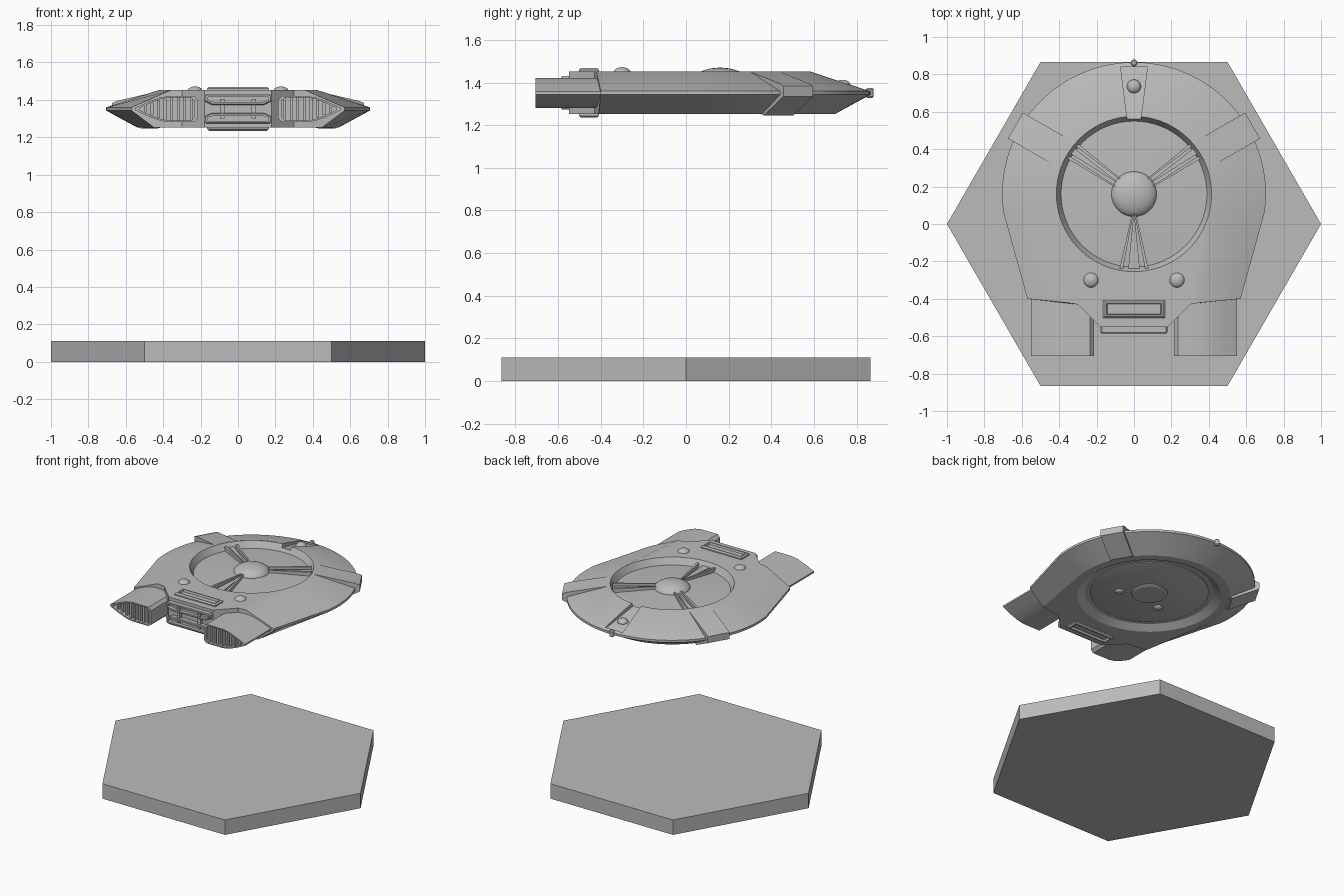
import bpy, bmesh
from math import sin, cos, radians, pi

cube = bpy.data.objects.get("Cube")
if cube:
    bpy.data.objects.remove(cube, do_unlink=True)

grey = bpy.data.materials.new("plain grey")
grey.use_nodes = True
grey.diffuse_color = (0.5, 0.5, 0.5, 1)
grey.node_tree.nodes["Principled BSDF"].inputs["Base Color"].default_value = grey.diffuse_color

CY = 0.16            # centre of the round hull along y
MID = 1.352          # height of the hull's mid plane


def loft(name, loops):
    """Skin a row of equal-length point loops and cap both ends."""
    bm = bmesh.new()
    rows = [[bm.verts.new(p) for p in loop] for loop in loops]
    n = len(rows[0])
    for a, b in zip(rows, rows[1:]):
        for i in range(n):
            j = (i + 1) % n
            bm.faces.new((a[i], a[j], b[j], b[i]))
    bm.faces.new(rows[0])
    bm.faces.new(rows[-1])
    bmesh.ops.recalc_face_normals(bm, faces=bm.faces)
    mesh = bpy.data.meshes.new(name)
    bm.to_mesh(mesh)
    bm.free()
    mesh.materials.append(grey)
    obj = bpy.data.objects.new(name, mesh)
    bpy.context.collection.objects.link(obj)
    return obj


def lathe(name, profile, x=0, y=CY, n=72):
    return loft(name, [[(x + r * cos(2 * pi * i / n), y + r * sin(2 * pi * i / n), z)
                        for i in range(n)] for r, z in profile])


def dome(name, x, y, base, r, h, n=32):
    steps = [radians(a) for a in range(0, 90, 11)]
    return lathe(name, [(r * cos(a), base + h * sin(a)) for a in steps], x, y, n)


def box(name, x0, x1, y0, y1, z0, z1):
    rect = [(x0, y0), (x1, y0), (x1, y1), (x0, y1)]
    return loft(name, [[(x, y, z) for x, y in rect] for z in (z0, z1)])


def polar(r, side, angle, z):
    """Point at radius r and sideways offset, turned about the hull centre."""
    c, s = cos(angle), sin(angle)
    return (r * c - side * s, CY + r * s + side * c, z)


def cut(target, cutter):
    mod = target.modifiers.new("cut", 'BOOLEAN')
    mod.operation = 'DIFFERENCE'
    mod.solver = 'EXACT'
    mod.object = cutter
    cutter.hide_render = True
    bpy.context.view_layer.objects.active = target
    bpy.ops.object.modifier_apply(modifier=mod.name)
    bpy.data.objects.remove(cutter, do_unlink=True)


# Hexagonal stand
lathe("stand_base", [(1, 0), (1, 0.11)], y=0, n=6)


# Hull: round nose, tapering sides, stepped stern
def outline(r, corner, z):
    arc = [radians(-8 + 196 * i / 60) for i in range(61)]
    stern = [corner, (0.30, -0.43), (0.18, -0.55)]
    pts = [(r * cos(a), CY + r * sin(a)) for a in arc]
    pts += [(-x, y) for x, y in stern] + stern[::-1]
    return [(x, y, z) for x, y in pts]


hull = loft("hull", [outline(0.54, (0.45, -0.41), 1.253),
                     outline(0.705, (0.57, -0.40), 1.343),
                     outline(0.705, (0.57, -0.40), 1.36),
                     outline(0.425, (0.36, -0.42), 1.452)])
cut(hull, lathe("top_cutter", [(0.01, 1.428), (0.39, 1.405), (0.415, 1.452),
                               (0.43, 1.48), (0.01, 1.48)]))
cut(hull, lathe("bottom_cutter", [(0.01, 1.22), (0.50, 1.22), (0.48, 1.253),
                                  (0.43, 1.285), (0.01, 1.285)]))
cut(hull, loft("nose_cutter", [
    [(-w, y, z), (w, y, z), (w, y, 1.5), (-w, y, 1.5)]
    for y, w, z in ((0.53, 0.032, 1.437), (0.84, 0.072, 1.356))]))

# Central dome and spokes in the top well
dome("centre_dome", 0, CY, 1.415, 0.122, 0.055, 64)
for k, (deg, inner, outer) in enumerate(((270, 0.008, 0.068), (35, 0.024, 0.04), (145, 0.024, 0.04))):
    a = radians(deg)

    def bar(name, in_side, out_side, half_in, half_out, top):
        ends = ((0.11, in_side, half_in, top + 0.006), (0.398, out_side, half_out, top))
        loft(name, [[polar(r, s - h, a, 1.39), polar(r, s + h, a, 1.39),
                     polar(r, s + h, a, z), polar(r, s - h, a, z)]
                    for r, s, h, z in ends])
    for s in (-1, 1):
        bar(f"spoke_rail_{k}_{s}", s * inner, s * outer, 0.004, 0.009, 1.434)
    bar(f"spoke_core_{k}", 0, 0, 0.003, outer * 0.45, 1.424)

# Underside discs and bumps
lathe("belly_disc", [(0.395, 1.30), (0.395, 1.279), (0.385, 1.275)])
lathe("belly_hub", [(0.125, 1.29), (0.12, 1.268), (0.11, 1.262)])
for s in (-1, 1):
    dome(f"belly_bump_{s}", s * 0.17, 0.05, 1.277, 0.033, -0.018)
    dome(f"deck_bump_{s}", s * 0.23, -0.30, 1.447, 0.04, 0.025)
dome("nose_bump", 0, 0.735, 1.386, 0.037, 0.027)
lathe("nose_tip", [(0.012, 1.328), (0.018, 1.335), (0.018, 1.368), (0.012, 1.375)],
      y=0.862, n=16)

# Rim clamps wrapped over the hull edge
clamp = [(0.43, 1.449), (0.70, 1.395), (0.732, 1.383), (0.732, 1.335),
         (0.55, 1.246), (0.50, 1.258), (0.60, 1.35)]
for name, deg in (("left_clamp", 30), ("right_clamp", 150)):
    loft(name, [[polar(r, s, radians(deg), z) for r, z in clamp] for s in (-0.08, 0.08)])

# Engine pods with recessed slatted outlets
pod = [(0.215, 1.30), (0.215, 1.40), (0.235, 1.421), (0.37, 1.421), (0.42, 1.412),
       (0.48, 1.39), (0.55, 1.357), (0.55, 1.345), (0.48, 1.312), (0.42, 1.29),
       (0.37, 1.281), (0.235, 1.281)]
for name, s in (("left", 1), ("right", -1)):
    def section(y, k=1.0):
        return [(s * (0.36 + (x - 0.36) * k), y, MID + (z - MID) * k) for x, z in pod]
    loft(name + "_pod", [section(-0.36), section(-0.705), section(-0.705, 0.88),
                         section(-0.63, 0.88)])
    for i in range(8):
        x = 0.25 + i * 0.035
        half = min(0.062, 0.062 - (x - 0.38) * 0.36)
        box(f"{name}_slat_{i}", s * x - 0.007, s * x + 0.007, -0.695, -0.62,
            MID - half, MID + half)

# Stern frames and deck plates, mirrored above and below the mid plane
stern_slot = [(-0.17, 0.078), (0.17, 0.078), (0.178, 0.068), (0.178, 0.04), (0.14, 0.022),
              (-0.14, 0.022), (-0.178, 0.04), (-0.178, 0.068)]
for name, s in (("upper", 1), ("lower", -1)):
    loft(name + "_stern_frame", [
        [(x * kx, y, MID + s * (0.052 + (z - 0.052) * kz)) for x, z in stern_slot]
        for y, kx, kz in ((-0.54, 1, 1), (-0.58, 1, 1), (-0.585, 0.97, 0.85),
                          (-0.585, 0.92, 0.5), (-0.56, 0.92, 0.5))])
    loft(name + "_deck_plate", [
        [(sx * w, -0.455 + sy * d, MID + s * h) for sx, sy in ((-1, -1), (1, -1), (1, 1), (-1, 1))]
        for w, d, h in ((0.165, 0.047, 0.09), (0.165, 0.047, 0.108), (0.155, 0.038, 0.117),
                        (0.148, 0.03, 0.117), (0.143, 0.026, 0.103))])
for s in (-1, 1):
    box(f"stern_post_{s}", s * 0.085 - 0.012, s * 0.085 + 0.012, -0.575, -0.54, 1.30, 1.405)

# Smooth round surfaces, keep hard edges
bpy.ops.object.select_all(action='DESELECT')
for obj in bpy.context.collection.objects:
    if obj.type == 'MESH' and grey.name in obj.data.materials:
        obj.select_set(True)
        bpy.context.view_layer.objects.active = obj
bpy.ops.object.shade_smooth_by_angle(angle=radians(25))
